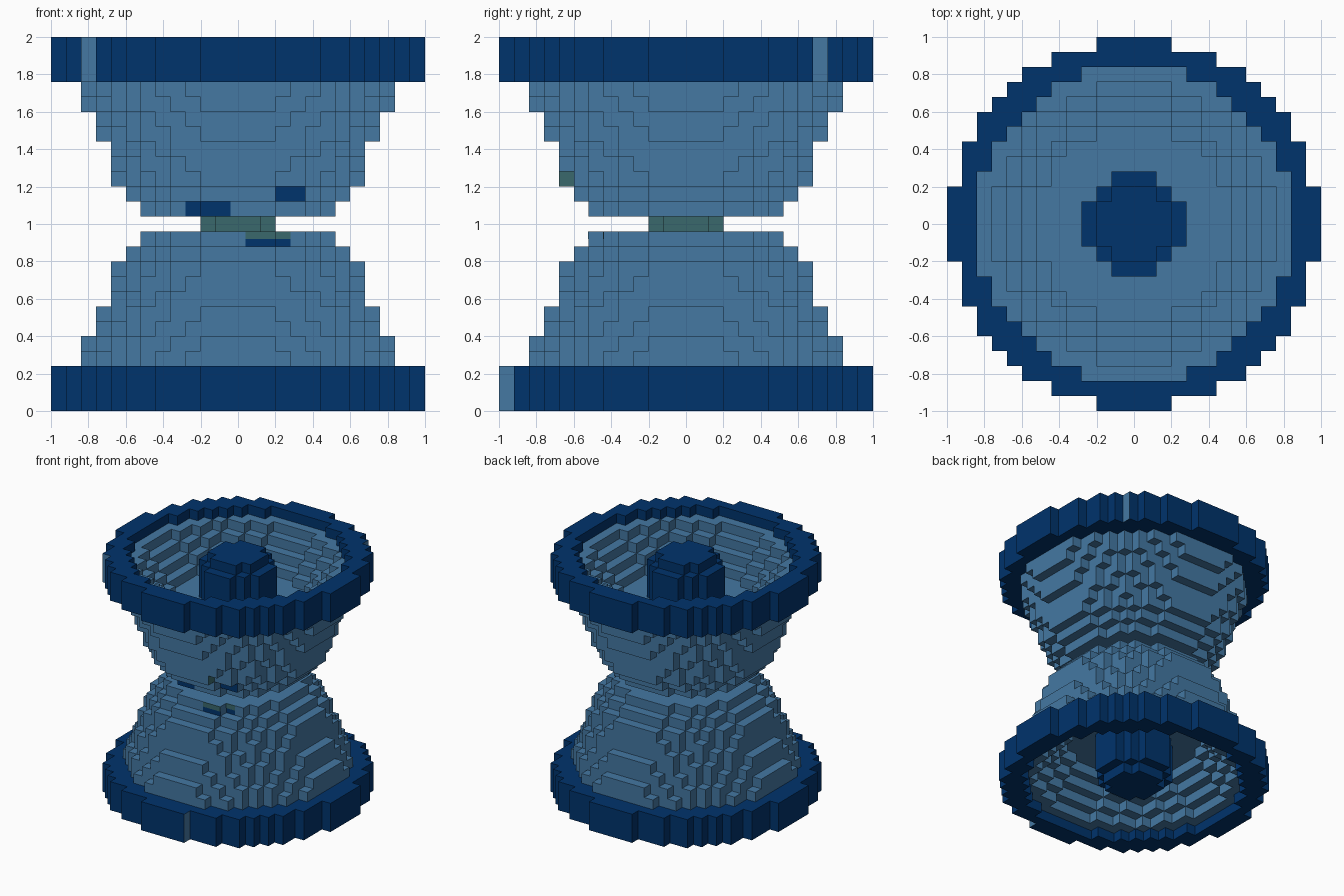
import bpy, bmesh

if "Cube" in bpy.data.objects:
    bpy.data.objects.remove(bpy.data.objects["Cube"])

C = 0.08                      # cube size
N = 12                        # cubes from the centre to each side


def material(name, rgb):
    m = bpy.data.materials.new(name)
    m.diffuse_color = (*rgb, 1)
    m.use_nodes = True
    m.node_tree.nodes["Principled BSDF"].inputs["Base Color"].default_value = m.diffuse_color
    return m


MATS = [material("steel_blue", (0.058, 0.188, 0.365)),
        material("navy_blue", (0.0, 0.033, 0.150)),
        material("grey_green", (0.042, 0.140, 0.150))]
LIGHT, DARK, GREEN = 0, 1, 2

# Radii in cubes, by layer distance from the waist
CONE = {1: 6.5, 2: 7.5, 3: 8.3, 4: 8.6, 5: 8.95, 6: 9.3, 7: 9.7,
        8: 10.2, 9: 10.5, 10: 10.5, 11: 10.5}
BOWL = {8: 6.5, 9: 7.5, 10: 8.5, 11: 9.4}
RIM, RIM_HOLE, HUB, HUB_CAP = 12.3, 10.45, 3.3, 2.3


def part_at(i, j, k):
    """Which part fills this cube, if any."""
    d, r = abs(k), (i * i + j * j) ** 0.5
    half = "upper" if k > 0 else "lower"
    if d > N or r > RIM:
        return None
    if d == 0:
        return "waist" if r <= HUB_CAP else None
    if d >= 8 and r <= (HUB_CAP if d == N else HUB):
        return half + "_hub"
    if d >= 10 and r > RIM_HOLE:
        return half + "_rim"
    if BOWL.get(d, -1) < r <= CONE.get(d, -1):
        return half + "_cone"
    return None


# Odd coloured patches: (x range, y range, layer range, axis, side, colour)
PATCHES = [((-3, -1), (-7, -5), (1, 1), 1, 0, DARK),
           ((3, 4), (-7, -5), (2, 2), 1, 0, DARK),
           ((1, 3), (-7, -5), (-1, -1), 1, 0, DARK),
           ((1, 3), (-8, -8), (3, 3), 0, 1, GREEN),
           ((-10, -10), (-8, -6), (10, 12), 1, 0, LIGHT),
           ((7, 9), (9, 9), (10, 12), 0, 1, LIGHT),
           ((1, 3), (-12, -12), (-12, -10), 0, 1, LIGHT)]


def colour(part, cell, axis, side):
    for *ranges, a, s, col in PATCHES:
        if (a, s) == (axis, side) and all(
                lo <= c <= hi for c, (lo, hi) in zip(cell, ranges)):
            return col
    if part == "waist":
        return GREEN
    return LIGHT if part.endswith("cone") else DARK


span = range(-N, N + 1)
cells = {}
for i in span:
    for j in span:
        for k in span:
            p = part_at(i, j, k)
            if p:
                cells[i, j, k] = p


def build(part):
    """Exposed cube faces of one part, welded into one mesh."""
    bm = bmesh.new()
    verts = {}

    def vert(p):
        if p not in verts:
            verts[p] = bm.verts.new([(p[0] - .5) * C, (p[1] - .5) * C,
                                     (p[2] + N) * C])
        return verts[p]

    for cell, name in cells.items():
        if name != part:
            continue
        for axis in range(3):
            u, v = (axis + 1) % 3, (axis + 2) % 3
            for side in (0, 1):
                nb = list(cell)
                nb[axis] += 1 if side else -1
                if tuple(nb) in cells:
                    continue
                ring = []
                for a, b in ((0, 0), (1, 0), (1, 1), (0, 1)):
                    q = list(cell)
                    q[axis] += side
                    q[u] += a
                    q[v] += b
                    ring.append(vert(tuple(q)))
                face = bm.faces.new(ring if side else ring[::-1])
                face.material_index = colour(part, cell, axis, side)
    mesh = bpy.data.meshes.new(part)
    bm.to_mesh(mesh)
    bm.free()
    for m in MATS:
        mesh.materials.append(m)
    bpy.context.collection.objects.link(bpy.data.objects.new(part, mesh))


for part in sorted(set(cells.values())):
    build(part)

# Green strip along the upper half of the dark front patch
for n, (x, w, j) in enumerate(((1.5, 2, -6), (3, 1, -5))):
    bpy.ops.mesh.primitive_cube_add(
        size=1, location=(x * C, (j - .5) * C - .001, .94))
    strip = bpy.context.object
    strip.name = f"front_strip_{n + 1}"
    strip.scale = (w * C, .004, .04)
    strip.data.materials.append(MATS[GREEN])
